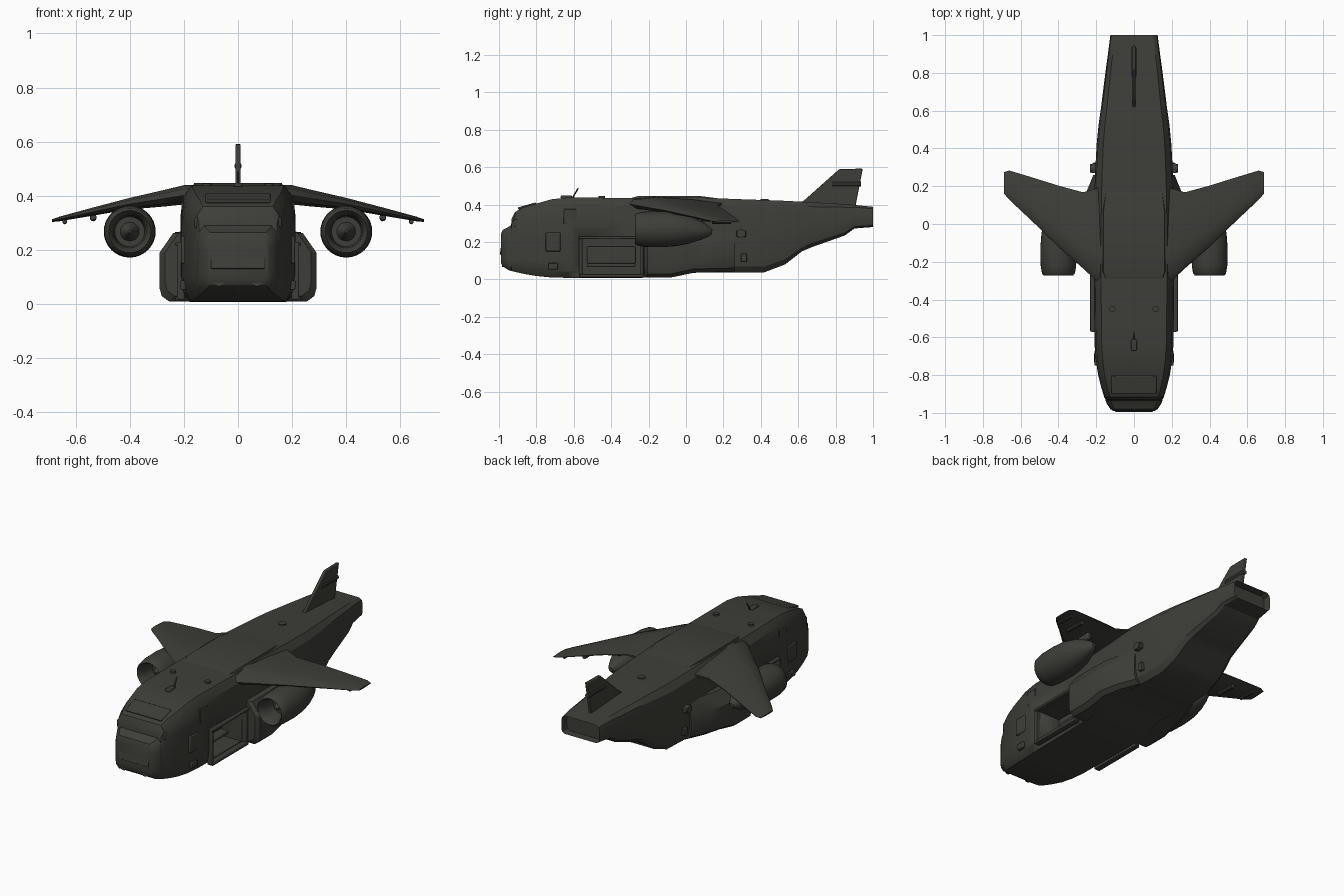
import bpy, bmesh, math
from mathutils import Vector, Matrix

if "Cube" in bpy.data.objects:
    bpy.data.objects.remove(bpy.data.objects["Cube"], do_unlink=True)

paint = bpy.data.materials.new("dark_olive_grey")
paint.use_nodes = True
COLOUR = (0.048, 0.048, 0.041, 1)
paint.diffuse_color = COLOUR
bsdf = paint.node_tree.nodes["Principled BSDF"]
bsdf.inputs["Base Color"].default_value = COLOUR
bsdf.inputs["Roughness"].default_value = 0.8


def finish(bm, name, angle=30, bevel=0.0):
    bmesh.ops.recalc_face_normals(bm, faces=bm.faces[:])
    me = bpy.data.meshes.new(name)
    bm.to_mesh(me)
    bm.free()
    ob = bpy.data.objects.new(name, me)
    bpy.context.collection.objects.link(ob)
    me.materials.append(paint)
    bpy.ops.object.select_all(action='DESELECT')
    ob.select_set(True)
    bpy.context.view_layer.objects.active = ob
    if bevel:
        mod = ob.modifiers.new("soft_edges", 'BEVEL')
        mod.width, mod.segments, mod.limit_method = bevel, 2, 'ANGLE'
    bpy.ops.object.shade_smooth_by_angle(angle=math.radians(angle))
    return ob


def loft(rings):
    """Skin closed rings of equal length; returns the mesh and its last cap."""
    bm = bmesh.new()
    loops = [[bm.verts.new(p) for p in ring] for ring in rings]
    n = len(loops[0])
    for a, b in zip(loops, loops[1:]):
        for i in range(n):
            bm.faces.new((a[i], a[(i + 1) % n], b[(i + 1) % n], b[i]))
    bm.faces.new(loops[0])
    return bm, bm.faces.new(loops[-1])


def box(name, centre, size, bevel=0.0, rot=None):
    bm = bmesh.new()
    bmesh.ops.create_cube(bm, size=1)
    m = Matrix.Translation(centre) @ (rot or Matrix()) @ Matrix.Diagonal((*size, 1))
    bm.transform(m)
    return finish(bm, name, bevel=bevel)


def rod(name, a, b, r, sides=10):
    a, b = Vector(a), Vector(b)
    bm = bmesh.new()
    bmesh.ops.create_cone(bm, cap_ends=True, segments=sides, radius1=r, radius2=r,
                          depth=(b - a).length)
    bm.transform(Matrix.Translation((a + b) / 2) @ (b - a).to_track_quat('Z', 'Y').to_matrix().to_4x4())
    return finish(bm, name)


def hull_ring(y, w, zb, zt, belly=0.84):
    h = zt - zb
    half = [(belly * w, zb), (0.96 * w, zb + 0.08 * h), (w, zb + 0.22 * h),
            (w, zb + 0.72 * h), (0.96 * w, zb + 0.9 * h), (0.82 * w, zt)]
    return [(x, y, z) for x, z in half] + [(-x, y, z) for x, z in reversed(half)]


# Fuselage: y, half width, bottom, top
stations = [(-0.99, 0.11, 0.09, 0.24), (-0.98, 0.125, 0.07, 0.265), (-0.95, 0.145, 0.05, 0.28),
            (-0.935, 0.15, 0.045, 0.29), (-0.932, 0.15, 0.045, 0.325), (-0.915, 0.158, 0.04, 0.36),
            (-0.87, 0.172, 0.03, 0.385), (-0.8, 0.19, 0.018, 0.405), (-0.72, 0.202, 0.01, 0.428),
            (-0.63, 0.209, 0.008, 0.438), (-0.3, 0.213, 0.008, 0.435), (-0.08, 0.213, 0.01, 0.44),
            (0.03, 0.212, 0.038, 0.44), (0.25, 0.207, 0.038, 0.43), (0.42, 0.198, 0.038, 0.424),
            (0.53, 0.187, 0.08, 0.42), (0.62, 0.174, 0.15, 0.415), (0.68, 0.167, 0.175, 0.412),
            (0.85, 0.145, 0.235, 0.402), (0.9, 0.138, 0.272, 0.398), (1.0, 0.125, 0.28, 0.388)]
bm, cap = loft([hull_ring(*s) for s in stations])
bmesh.ops.inset_region(bm, faces=[cap], thickness=0.014)
bmesh.ops.translate(bm, verts=cap.verts[:], vec=(0, -0.05, 0))
fuselage = finish(bm, "fuselage", 28)

# Side doorways cut into the cargo bay
for s in (1, -1):
    cutter = box("doorway_cutter", (s * 0.165, -0.4, 0.122), (0.2, 0.31, 0.19))
    cutter.hide_render = True
    cutter.hide_set(True)
    cut = fuselage.modifiers.new("doorway", 'BOOLEAN')
    cut.object, cut.operation, cut.solver = cutter, 'DIFFERENCE', 'EXACT'

# Roof fairing over the wing
bm, _ = loft([[(x, y, z) for x, z in ((-w, 0.40), (w, 0.40), (w * 0.9, t), (-w * 0.9, t))]
              for y, w, t in ((-0.31, 0.16, 0.43), (-0.25, 0.18, 0.447),
                              (0.06, 0.18, 0.447), (0.2, 0.16, 0.43))])
finish(bm, "roof_fairing")

# Wings: x, leading y, trailing y, mid height, thickness
wing = [(0.1, -0.36, 0.22, 0.405, 0.075), (0.2, -0.3, 0.188, 0.402, 0.075),
        (0.27, -0.235, 0.168, 0.39, 0.065), (0.4, -0.12, 0.203, 0.37, 0.045),
        (0.55, 0.025, 0.25, 0.338, 0.03), (0.66, 0.128, 0.283, 0.314, 0.018),
        (0.688, 0.16, 0.275, 0.308, 0.01)]
foil = ((0, 0), (0.06, 0.32), (0.3, 0.5), (0.7, 0.32), (1, 0.06),
        (1, -0.06), (0.7, -0.3), (0.3, -0.45), (0.06, -0.3))
# Engine shell, outside then back inside the intake: y, radius
nacelle = [(-0.16, 0.055), (-0.23, 0.06), (-0.262, 0.07), (-0.272, 0.078), (-0.262, 0.087),
           (-0.22, 0.094), (-0.13, 0.096), (-0.05, 0.09), (0.02, 0.074), (0.08, 0.05),
           (0.12, 0.03), (0.14, 0.012)]
sponson = [(-0.225, 0.27, 0.03), (-0.205, 0.29, 0.01), (-0.08, 0.29, 0.01), (0.04, 0.285, 0.035),
           (0.15, 0.26, 0.038), (0.26, 0.215, 0.04)]

for s, side in ((1, "left"), (-1, "right")):
    bm, _ = loft([[(s * x, a + (b - a) * u, z + t * v) for u, v in foil]
                  for x, a, b, z, t in wing])
    finish(bm, side + "_wing", 35)

    rings = []
    for y, r in nacelle:
        drop = -0.012 * max(0, y / 0.14)
        rings.append([(s * 0.4 + r * math.cos(i * math.tau / 32), y,
                       0.268 + drop + r * math.sin(i * math.tau / 32)) for i in range(32)])
    bm, _ = loft(rings)
    finish(bm, side + "_engine", 40)
    bm = bmesh.new()
    bmesh.ops.create_cone(bm, segments=20, radius1=0.035, radius2=0.006, depth=0.06, cap_ends=True)
    bm.transform(Matrix.Translation((s * 0.4, -0.19, 0.268)) @ Matrix.Rotation(math.pi / 2, 4, 'X'))
    finish(bm, side + "_engine_spinner", 40)
    box(side + "_engine_pylon", (s * 0.39, -0.01, 0.345), (0.03, 0.2, 0.05), 0.008)

    # Sponson behind the doorway
    bm, _ = loft([[(s * x, y, z) for x, z in ((0.16, zb), (w - 0.035, zb), (w - 0.008, zb + 0.02),
                   (w, zb + 0.05), (w, 0.19), (max(w - 0.05, 0.2), 0.262), (0.16, 0.28))]
                  for y, w, zb in sponson])
    finish(bm, side + "_sponson", 25)

    # Door frame, sill and bench
    for y in (-0.563, -0.237):
        box(side + "_door_post", (s * 0.212, y, 0.122), (0.028, 0.02, 0.21), 0.004)
    box(side + "_door_rail", (s * 0.216, -0.39, 0.222), (0.032, 0.36, 0.014), 0.004)
    box(side + "_door_sill", (s * 0.214, -0.4, 0.02), (0.036, 0.34, 0.018), 0.004)
    box(side + "_bench_seat", (s * 0.1, -0.4, 0.075), (0.06, 0.26, 0.018), 0.005)
    box(side + "_bench_back", (s * 0.075, -0.4, 0.13), (0.016, 0.26, 0.09), 0.005)

    # Hull fittings
    rod(side + "_hull_port", (s * 0.19, 0.295, 0.245), (s * 0.232, 0.295, 0.245), 0.022, 16)
    box(side + "_hull_port_box", (s * 0.205, 0.295, 0.245), (0.04, 0.05, 0.035), 0.004)
    for y in (0.15, 0.31):
        box(side + "_lower_vent", (s * 0.2, y, 0.115), (0.035, 0.03, 0.045), 0.004)
    box(side + "_cockpit_window", (s * 0.203, -0.62, 0.335), (0.012, 0.07, 0.08), 0.003)
    box(side + "_front_panel", (s * 0.2, -0.71, 0.07), (0.024, 0.05, 0.035), 0.004)
    box(side + "_cheek_panel", (s * 0.2, -0.71, 0.2), (0.02, 0.08, 0.1), 0.005)
    box(side + "_brow_vent", (s * 0.135, -0.895, 0.3), (0.05, 0.05, 0.04), 0.005)
    rod(side + "_nose_light", (s * 0.07, -0.985, 0.085), (s * 0.07, -0.93, 0.085), 0.02, 16)
    rod(side + "_roof_stud", (s * 0.115, -0.45, 0.42), (s * 0.115, -0.45, 0.446), 0.017, 12)
    rod(side + "_wing_nub", (s * 0.535, 0.08, 0.322), (s * 0.535, 0.2, 0.318), 0.012)
    rod(side + "_wingtip_nub", (s * 0.64, 0.14, 0.306), (s * 0.64, 0.24, 0.304), 0.009)

# Nose panel, windscreen and brow
tilt = Matrix.Rotation(math.radians(-8), 4, 'X')
box("nose_panel", (0, -0.982, 0.185), (0.2, 0.012, 0.11), 0.004, tilt)
box("windscreen_brow", (0, -0.85, 0.392), (0.24, 0.1, 0.012), 0.005,
    Matrix.Rotation(math.radians(16), 4, 'X'))

# Tail fin
outline = [(0.6, 0.4), (0.64, 0.43), (0.82, 0.59), (0.945, 0.592), (0.94, 0.565), (0.905, 0.385)]
bm, _ = loft([[(x, y, z) for y, z in outline] for x in (-0.009, 0.009)])
finish(bm, "tail_fin", bevel=0.004)
rod("tail_fin_pod", (0, 0.78, 0.51), (0, 0.935, 0.51), 0.014)

# Roof aerials and hatch
rod("aerial_mast", (0, -0.61, 0.43), (0, -0.576, 0.488), 0.004)
box("aerial_base", (0, -0.64, 0.44), (0.03, 0.06, 0.016), 0.005)
rod("roof_cap", (0, 0.42, 0.41), (0, 0.42, 0.43), 0.022, 16)
